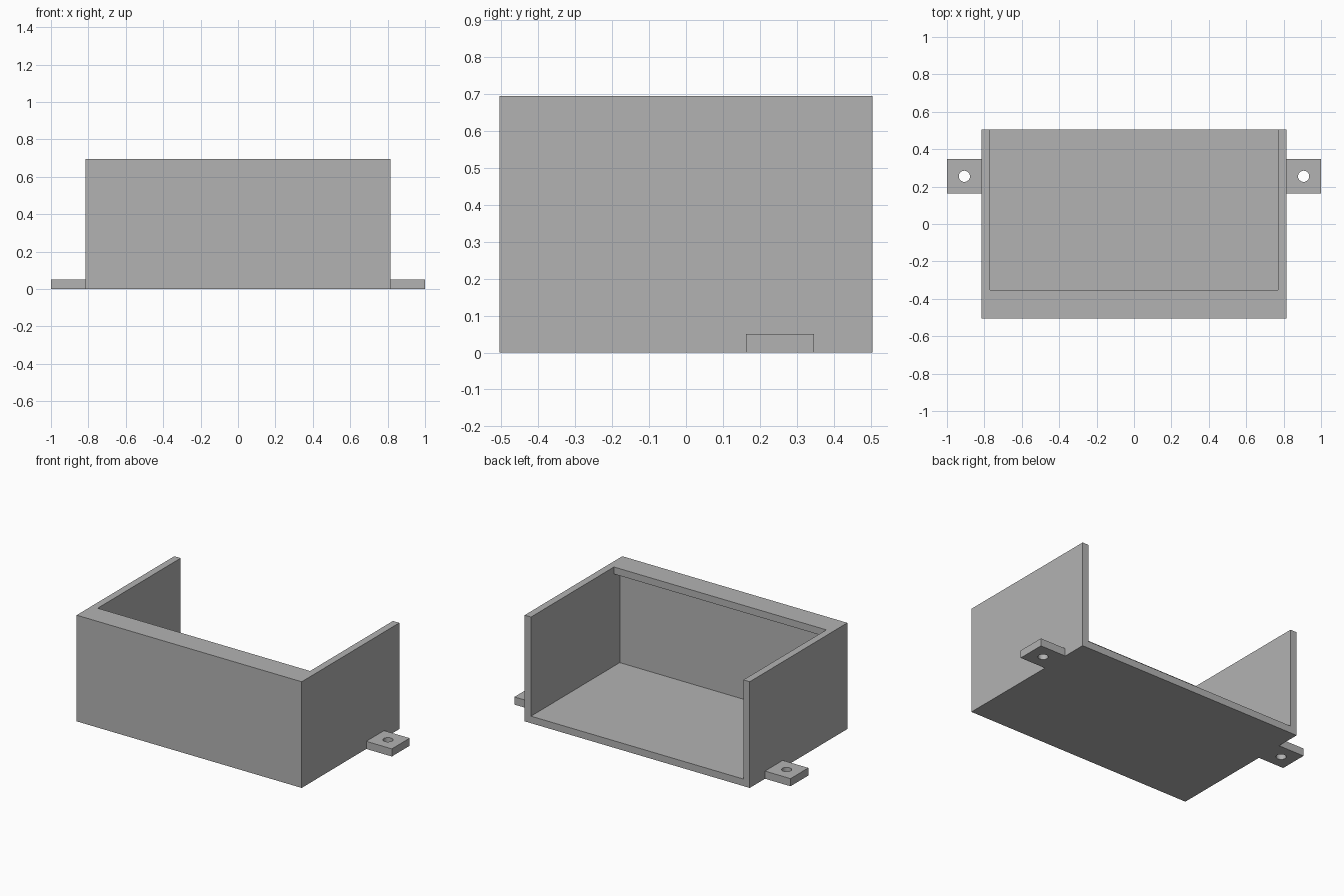
import bpy, bmesh
from mathutils import Matrix, Vector

cube = bpy.data.objects.get("Cube")
if cube:
    bpy.data.objects.remove(cube, do_unlink=True)

WIDTH, DEPTH, HEIGHT = 1.63, 1.01, 0.695
WALL = 0.046
HALF_W, HALF_D = WIDTH / 2, DEPTH / 2
TAB_TOP = 0.05

grey = bpy.data.materials.new("plain grey")
grey.use_nodes = True
grey.diffuse_color = (0.45, 0.45, 0.45, 1)
grey.node_tree.nodes["Principled BSDF"].inputs["Base Color"].default_value = grey.diffuse_color


def add_object(name, bm):
    bmesh.ops.recalc_face_normals(bm, faces=bm.faces)
    mesh = bpy.data.meshes.new(name)
    bm.to_mesh(mesh)
    bm.free()
    mesh.materials.append(grey)
    obj = bpy.data.objects.new(name, mesh)
    bpy.context.collection.objects.link(obj)
    return obj


def box(name, low, high):
    low, high = Vector(low), Vector(high)
    bm = bmesh.new()
    bmesh.ops.create_cube(bm, size=1)
    bmesh.ops.scale(bm, vec=high - low, verts=bm.verts)
    bmesh.ops.translate(bm, vec=(low + high) / 2, verts=bm.verts)
    return add_object(name, bm)


def extrude_along_x(name, profile, half):
    bm = bmesh.new()
    face = bm.faces.new([bm.verts.new((-half, y, z)) for y, z in profile])
    ext = bmesh.ops.extrude_face_region(bm, geom=[face])
    verts = [v for v in ext["geom"] if isinstance(v, bmesh.types.BMVert)]
    bmesh.ops.translate(bm, vec=(2 * half, 0, 0), verts=verts)
    return add_object(name, bm)


def cylinder(name, centre, radius, depth):
    bm = bmesh.new()
    bmesh.ops.create_cone(bm, cap_ends=True, segments=32, radius1=radius, radius2=radius,
                          depth=depth, matrix=Matrix.Translation(centre))
    return add_object(name, bm)


def cut(obj, cutter):
    cutter.hide_render = True
    mod = obj.modifiers.new("cut", "BOOLEAN")
    mod.operation = "DIFFERENCE"
    mod.solver = "EXACT"
    mod.object = cutter
    bpy.context.view_layer.objects.active = obj
    bpy.ops.object.modifier_apply(modifier=mod.name)
    bpy.data.objects.remove(cutter, do_unlink=True)


# Open tray: the cavity runs out of the top and back, leaving a lip over the front wall
tray = box("tray", (-HALF_W, -HALF_D, 0), (HALF_W, HALF_D, HEIGHT))
lip_y, wall_y, lip_z = -0.353, -0.413, HEIGHT - WALL
cavity = extrude_along_x("cavity_cutter", [
    (1, WALL), (wall_y, WALL), (wall_y, lip_z), (lip_y, lip_z), (lip_y, 1), (1, 1)],
    HALF_W - WALL)
cut(tray, cavity)

# Mounting tabs with a screw hole on each side
for side, name in ((1, "left"), (-1, "right")):
    xs = sorted((side * HALF_W, side))
    tab = box(name + "_mounting_tab", (xs[0], 0.163, 0), (xs[1], 0.347, TAB_TOP))
    cut(tab, cylinder("hole_cutter", (side * 0.907, 0.255, TAB_TOP / 2), 0.03, 0.2))
    bpy.ops.object.select_all(action="DESELECT")
    tab.select_set(True)
    bpy.context.view_layer.objects.active = tab
    bpy.ops.object.shade_smooth_by_angle()
